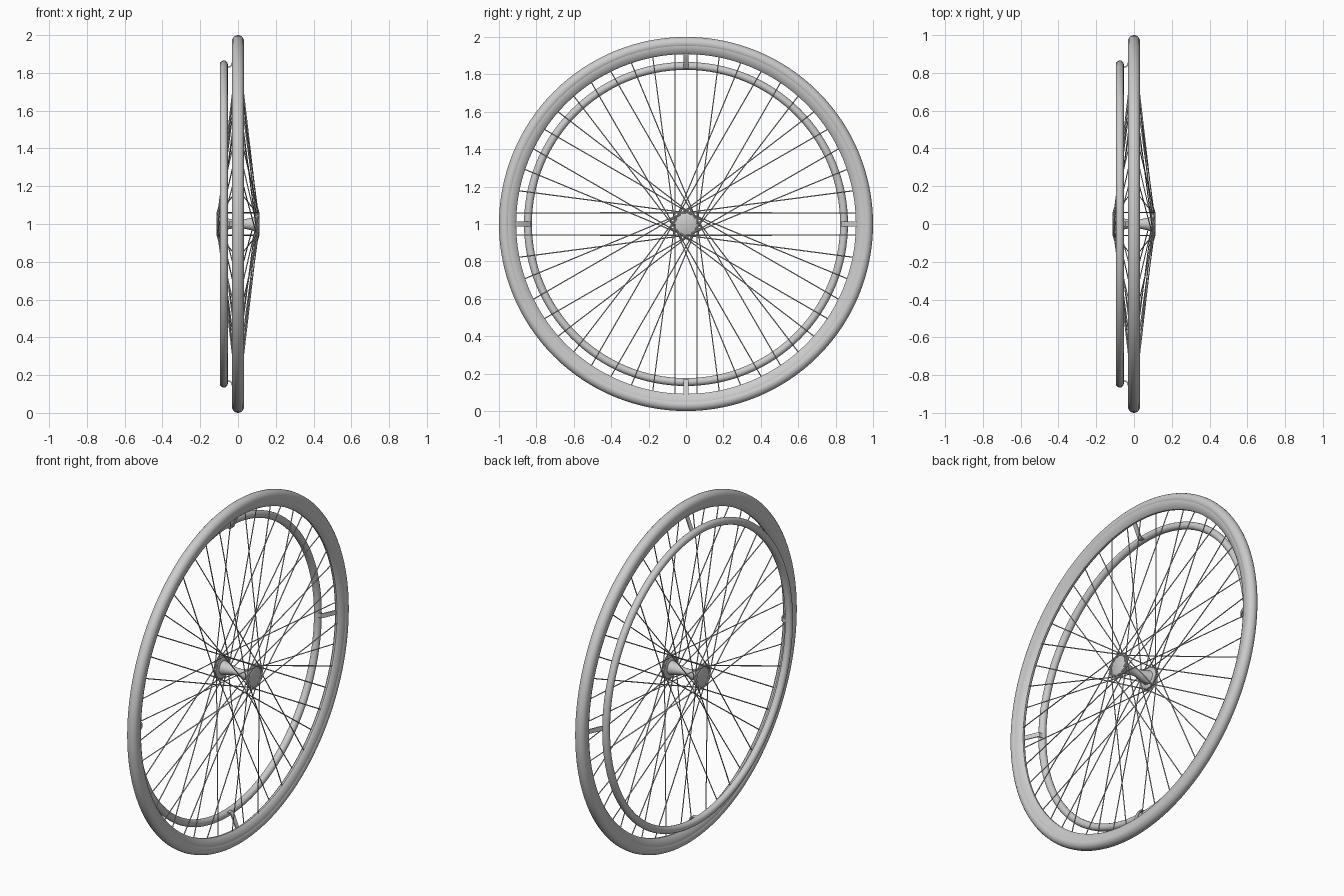
import bpy, bmesh, math
from mathutils import Vector, Matrix

if "Cube" in bpy.data.objects:
    bpy.data.objects.remove(bpy.data.objects["Cube"])

CENTRE = Vector((0, 0, 1))


def polar(x, r, a):
    """Point at axial offset x, radius r, angle a measured from straight up towards +y."""
    return CENTRE + Vector((x, r * math.sin(a), r * math.cos(a)))


def finish(name, bm, smooth=True, angle=35):
    bmesh.ops.recalc_face_normals(bm, faces=bm.faces[:])
    mesh = bpy.data.meshes.new(name)
    bm.to_mesh(mesh)
    bm.free()
    ob = bpy.data.objects.new(name, mesh)
    bpy.context.collection.objects.link(ob)
    if smooth:
        bpy.ops.object.select_all(action='DESELECT')
        bpy.context.view_layer.objects.active = ob
        ob.select_set(True)
        bpy.ops.object.shade_smooth_by_angle(angle=math.radians(angle))
    return ob


def lathe(name, profile, steps, closed=True):
    """Revolve (x, radius) points about the axle."""
    bm = bmesh.new()
    rings = [[bm.verts.new(polar(x, r, math.tau * i / steps)) for x, r in profile]
             for i in range(steps)]
    n = len(profile)
    for i in range(steps):
        a, b = rings[i], rings[(i + 1) % steps]
        for j in range(n if closed else n - 1):
            k = (j + 1) % n
            bm.faces.new((a[j], a[k], b[k], b[j]))
    if not closed:
        bm.faces.new([ring[0] for ring in rings])
        bm.faces.new([ring[-1] for ring in rings])
    return finish(name, bm)


def circle(x, r, radius, n):
    return [(x + radius * math.cos(math.tau * i / n), r + radius * math.sin(math.tau * i / n))
            for i in range(n)]


def rod(bm, p, q, radius, sides=6):
    d = q - p
    m = Matrix.Translation((p + q) / 2) @ d.to_track_quat('Z', 'Y').to_matrix().to_4x4()
    bmesh.ops.create_cone(bm, cap_ends=True, segments=sides, radius1=radius,
                          radius2=radius, depth=d.length, matrix=m)


# Tyre, V-shaped rim and hand rim
lathe("tyre", circle(0, 0.968, 0.032, 20), 128)
half = [(0.027, 0.958), (0.028, 0.952), (0.022, 0.932), (0.013, 0.915), (0.005, 0.908)]
lathe("rim", half + [(-x, r) for x, r in reversed(half)], 128)
lathe("hand_rim", circle(-0.075, 0.845, 0.021, 16), 128)

# Hub: waisted barrel with a thin flange at each end
half = [(0.106, 0.062), (0.104, 0.065), (0.099, 0.065), (0.097, 0.062),
        (0.094, 0.040), (0.07, 0.033), (0.04, 0.026), (0.015, 0.021)]
lathe("hub", half + [(-x, r) for x, r in reversed(half)], 32, closed=False)

# Tangent-laced spokes; the outer set has thicker elbows at the flanges
COUNT, OFFSET, RIM_R = 48, 0.06, 0.912
spokes, elbows = bmesh.new(), bmesh.new()
for i in range(COUNT):
    a = math.tau * (i + 0.5) / COUNT
    side = -1 if i % 2 else 1
    turn = 1 if (i // 2) % 2 == 0 else -1
    outer = turn == side
    hub_x = side * (0.110 if outer else 0.098)
    start = polar(hub_x, OFFSET, a + turn * math.acos(OFFSET / RIM_R))
    end = polar(side * 0.004, RIM_R, a)
    rod(spokes, start, end, 0.003)
    if outer:
        rod(elbows, start, start.lerp(end, 0.06), 0.005, 8)
finish("spokes", spokes)
finish("spoke_elbows", elbows)

# Four thin bent tabs carrying the hand rim, leaning out from the rim
path = [(0.000, 0.915), (-0.034, 0.836), (-0.042, 0.829), (-0.075, 0.829)]
inner = [(-0.006, 0.917), (-0.039, 0.841), (-0.044, 0.835), (-0.075, 0.835)]
for k in range(4):
    a = k * math.pi / 2
    across = Vector((0, math.cos(a), -math.sin(a))) * 0.013
    bm = bmesh.new()
    rings = [[bm.verts.new(polar(*pt, a) + s * across) for pt, s in
              ((p, -1), (p, 1), (q, 1), (q, -1))] for p, q in zip(path, inner)]
    for u, v in zip(rings, rings[1:]):
        for j in range(4):
            n = (j + 1) % 4
            bm.faces.new((u[j], u[n], v[n], v[j]))
    bm.faces.new(rings[0])
    bm.faces.new(rings[-1])
    finish(f"hand_rim_tab_{k + 1}", bm)
